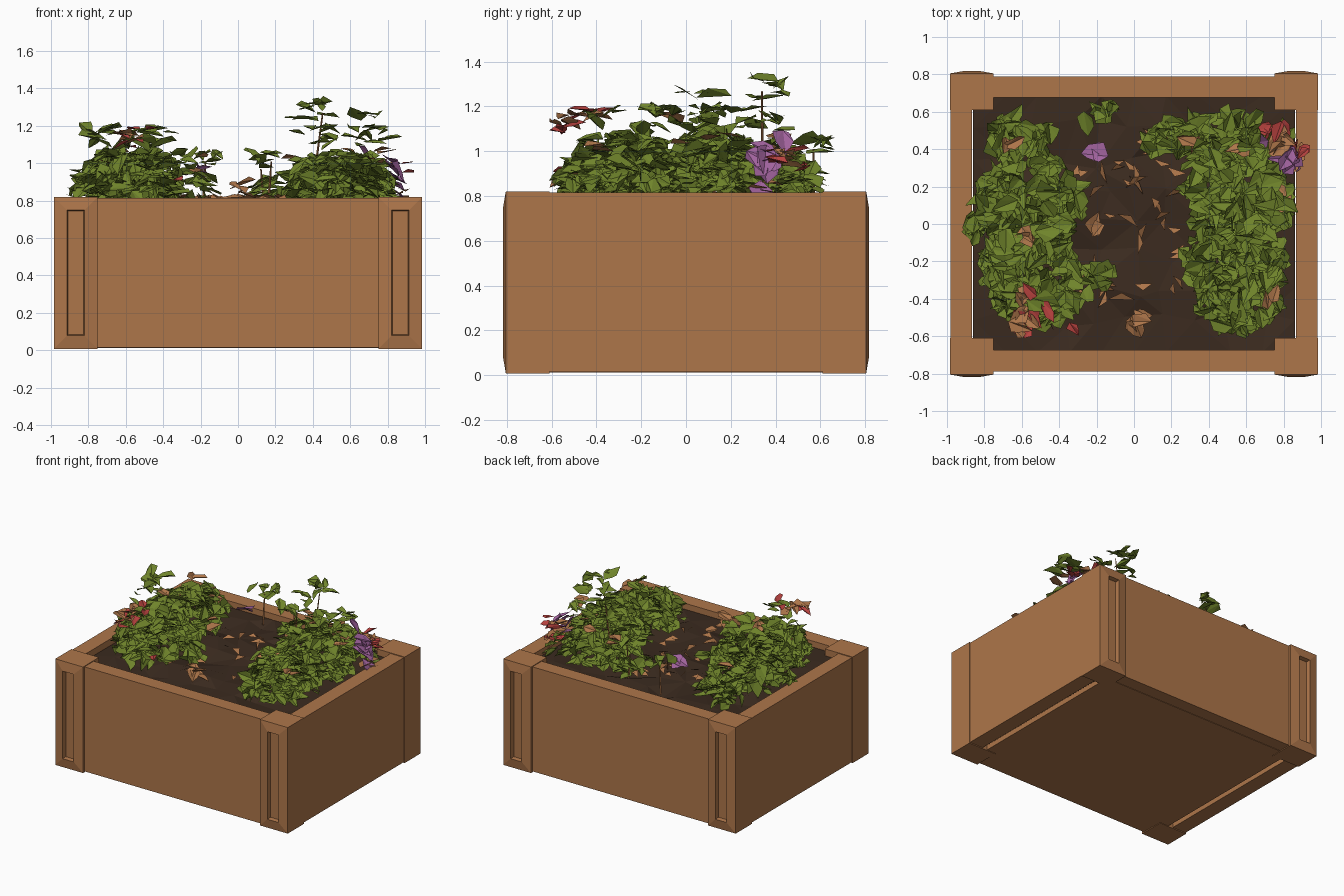
import bpy, bmesh, math, random
from mathutils import Vector, Matrix

random.seed(5)
if "Cube" in bpy.data.objects:
    bpy.data.objects.remove(bpy.data.objects["Cube"])


def material(name, rgb):
    m = bpy.data.materials.new(name)
    m.use_nodes = True
    m.diffuse_color = (*rgb, 1)
    m.node_tree.nodes["Principled BSDF"].inputs["Base Color"].default_value = (*rgb, 1)
    return m


WOOD = material("warm wood", (0.42, 0.18, 0.068))
SOIL = material("dark soil", (0.044, 0.024, 0.014))
LEAF = material("leaf green", (0.16, 0.23, 0.024))
RED = material("red petal", (0.48, 0.055, 0.05))
PURPLE = material("purple petal", (0.36, 0.125, 0.34))


def finish(bm, name, mat):
    mesh = bpy.data.meshes.new(name)
    bm.to_mesh(mesh)
    bm.free()
    mesh.materials.append(mat)
    ob = bpy.data.objects.new(name, mesh)
    bpy.context.collection.objects.link(ob)
    return ob


def box_mesh(lo, hi):
    lo, hi = Vector(lo), Vector(hi)
    bm = bmesh.new()
    bmesh.ops.create_cube(bm, size=1)
    for v in bm.verts:
        v.co = Vector(c * s for c, s in zip(v.co, hi - lo)) + (lo + hi) / 2
    return bm


# Wooden walls, almost flush with the posts
for name, s in (("front_wall", -1), ("back_wall", 1)):
    y0, y1 = sorted((0.675 * s, 0.788 * s))
    finish(box_mesh((-0.76, y0, 0.015), (0.76, y1, 0.815)), name, WOOD)
for name, s in (("left_wall", 1), ("right_wall", -1)):
    x0, x1 = sorted((0.865 * s, 0.98 * s))
    finish(box_mesh((x0, -0.62, 0.015), (x1, 0.62, 0.815)), name, WOOD)

# Corner posts, each swelling slightly outward around a thin wedge groove
for sx, xname in ((1, "left"), (-1, "right")):
    for sy, yname in ((-1, "front"), (1, "back")):
        x0, x1 = sorted((0.75 * sx, 0.985 * sx))
        y0, y1 = sorted((0.61 * sy, 0.805 * sy))
        bm = box_mesh((x0, y0, 0.008), (x1, y1, 0.82))
        bm.normal_update()
        outer = [f for f in bm.faces if f.normal.y * sy > 0.9]
        bmesh.ops.inset_individual(bm, faces=outer, thickness=0.1, depth=0.012)
        bmesh.ops.inset_individual(bm, faces=outer, thickness=0.008, depth=-0.03)
        finish(bm, f"{yname}_{xname}_post", WOOD)

# Floor with a long slot beside each side wall
finish(box_mesh((-0.825, -0.68, 0.012), (0.825, 0.69, 0.05)), "floor", WOOD)

# Uneven soil bed
bm = bmesh.new()
bmesh.ops.create_grid(bm, x_segments=10, y_segments=8, size=1)
for v in bm.verts:
    edge = max(abs(v.co.x), abs(v.co.y)) > 0.99
    wobble = 0 if edge else 0.05
    v.co = Vector((v.co.x * 0.86 + random.uniform(-wobble, wobble),
                   v.co.y * 0.685 + random.uniform(-wobble, wobble),
                   0.768 + random.uniform(-wobble, wobble) * 0.6))
bmesh.ops.triangulate(bm, faces=bm.faces[:])
finish(bm, "soil_bed", SOIL)


def add_leaf(bm, pos, normal, size):
    """One folded, ragged leaf lying across the given normal."""
    rot = normal.to_track_quat("Z", "Y").to_matrix().to_4x4()
    place = Matrix.Translation(pos) @ rot @ Matrix.Rotation(random.uniform(0, math.tau), 4, "Z")

    def vert(x, y, z):
        j = [random.uniform(-0.25, 0.25) for _ in range(3)]
        return bm.verts.new(place @ (Vector((x + j[0], y + j[1], z + j[2] * 0.6)) * size))

    base, tip = vert(-1, 0, 0), vert(1.1, 0, -0.15)
    for s in (1, -1):
        a, b = vert(-0.5, 0.65 * s, 0.2), vert(0.35, 0.5 * s, 0.1)
        bm.faces.new([base, tip, b] if s > 0 else [tip, base, b])
        bm.faces.new([base, b, a] if s > 0 else [b, base, a])


def random_normal(lean, spread):
    n = Vector(lean) + Vector(random.gauss(0, spread) for _ in range(3))
    n.z = abs(n.z) + 0.15
    return n.normalized()


def mound(bm, x, y, rx, ry, height, count):
    for _ in range(count):
        r, t = math.sqrt(random.random()), random.uniform(0, math.tau)
        top = height * math.sqrt(1 - 0.8 * r * r)
        pos = (x + rx * r * math.cos(t), y + ry * r * math.sin(t),
               0.79 + top * random.uniform(0.1, 1))
        lean = (0.4 * r * math.cos(t), 0.4 * r * math.sin(t), 0.85)
        add_leaf(bm, pos, random_normal(lean, 0.42), random.uniform(0.035, 0.075))


# Leafy mounds: x, y, radius x, radius y, height, leaf count
plants = {
    "right_plant": [(-0.6, 0.46, 0.17, 0.13, 0.22, 65), (-0.56, 0.12, 0.28, 0.25, 0.32, 230),
                    (-0.57, -0.24, 0.26, 0.2, 0.33, 160), (-0.52, -0.43, 0.21, 0.1, 0.28, 70),
                    (-0.2, -0.25, 0.07, 0.08, 0.16, 12), (-0.84, -0.02, 0.06, 0.06, 0.24, 12)],
    "left_plant": [(0.45, 0.46, 0.38, 0.12, 0.2, 110), (0.55, 0.14, 0.28, 0.25, 0.29, 220),
                   (0.54, -0.2, 0.27, 0.2, 0.29, 160), (0.56, -0.42, 0.22, 0.15, 0.22, 105)],
}
for name, clumps in plants.items():
    bm = bmesh.new()
    for clump in clumps:
        mound(bm, *clump)
    finish(bm, name, LEAF)

# Taller sprigs: top position and leaf count
sprigs = [(0.43, 0.35, 1.31, 7), (0.34, 0.3, 1.23, 4), (0.68, 0.05, 1.25, 6), (0.74, 0.18, 1.18, 6),
          (0.14, 0.48, 1.04, 6), (0.62, 0.4, 1.14, 5), (-0.18, 0.57, 1.04, 7), (0.45, 0.25, 1.18, 4),
          (-0.52, -0.38, 1.17, 5), (-0.7, -0.15, 1.18, 6), (-0.42, 0.02, 1.17, 6), (-0.74, 0.12, 1.18, 5),
          (0.42, -0.12, 1.18, 6), (-0.3, -0.3, 1.05, 6)]
bm = bmesh.new()
for x, y, z, count in sprigs:
    for _ in range(count):
        pos = Vector((x, y, z)) + Vector(random.uniform(-0.08, 0.08) for _ in range(3))
        pos.z = min(pos.z, z + 0.01)
        add_leaf(bm, pos, random_normal((0, 0, 1), 0.28), random.uniform(0.04, 0.07))
finish(bm, "sprig_leaves", LEAF)

# Bare stems, leaning a little
bm = bmesh.new()
for x, y, height in ((0.17, 0.46, 0.24), (0.13, 0.5, 0.2), (-0.18, 0.57, 0.24), (0.42, 0.34, 0.5)):
    lean = Matrix.Rotation(random.uniform(-0.15, 0.15), 4, "Y")
    bmesh.ops.create_cone(bm, cap_ends=True, segments=4, radius1=0.008, radius2=0.004, depth=height,
                          matrix=Matrix.Translation((x, y, 0.77 + height / 2)) @ lean)
finish(bm, "bare_stems", WOOD)


def scatter(name, mat, spots, size, spread, lean=(0, 0, 1)):
    bm = bmesh.new()
    for x, y, z, count in spots:
        for _ in range(count):
            pos = Vector((x, y, z)) + Vector(random.gauss(0, spread) for _ in range(3))
            add_leaf(bm, pos, random_normal(lean, 0.25), size * random.uniform(0.75, 1.2))
    finish(bm, name, mat)


# Flowers
scatter("red_flowers", RED, [(-0.57, -0.53, 1.13, 4), (-0.48, -0.4, 1.17, 2), (-0.33, -0.5, 0.96, 1),
                             (0.77, 0.52, 0.98, 6), (0.9, 0.4, 0.96, 3), (-0.74, -0.3, 1.04, 1)],
        0.05, 0.03)
scatter("purple_flowers", PURPLE, [(0.83, 0.34, 0.98, 5), (0.86, 0.36, 0.88, 3), (0.67, 0.42, 1.04, 1)],
        0.075, 0.025, (0.7, 0, 0.7))
scatter("small_purple_flower", PURPLE, [(-0.21, 0.38, 0.95, 2)], 0.07, 0.008, (-0.3, 0.4, 0.7))

# Dry leaves on and beside the flowers and mounds
scatter("dry_leaves", WOOD, [(-0.6, -0.53, 1.15, 5), (-0.56, -0.07, 1.17, 2), (0.02, -0.51, 0.88, 5),
                             (0.72, -0.4, 1.02, 2), (0.78, 0.43, 0.99, 6), (-0.2, 0.0, 1.0, 2),
                             (0.75, 0.18, 1.08, 2), (0.32, 0.45, 0.98, 2), (-0.56, -0.38, 1.16, 2),
                             (-0.65, 0.42, 1.02, 2), (0.55, 0.4, 1.04, 2), (0.86, 0.36, 0.84, 3)],
        0.055, 0.025)

# Loose wood chips on the soil
bm = bmesh.new()
for _ in range(42):
    pos = (random.uniform(-0.36, 0.24), random.uniform(-0.42, 0.5), random.uniform(0.8, 0.82))
    a, b = Vector((random.uniform(0.03, 0.075), 0, 0)), Vector((0, random.uniform(0.02, 0.04), 0.02))
    turn = Matrix.Rotation(random.uniform(0, math.tau), 3, "Z")
    bm.faces.new([bm.verts.new(Vector(pos) + turn @ p) for p in (-a, a, b)])
finish(bm, "wood_chips", WOOD)
